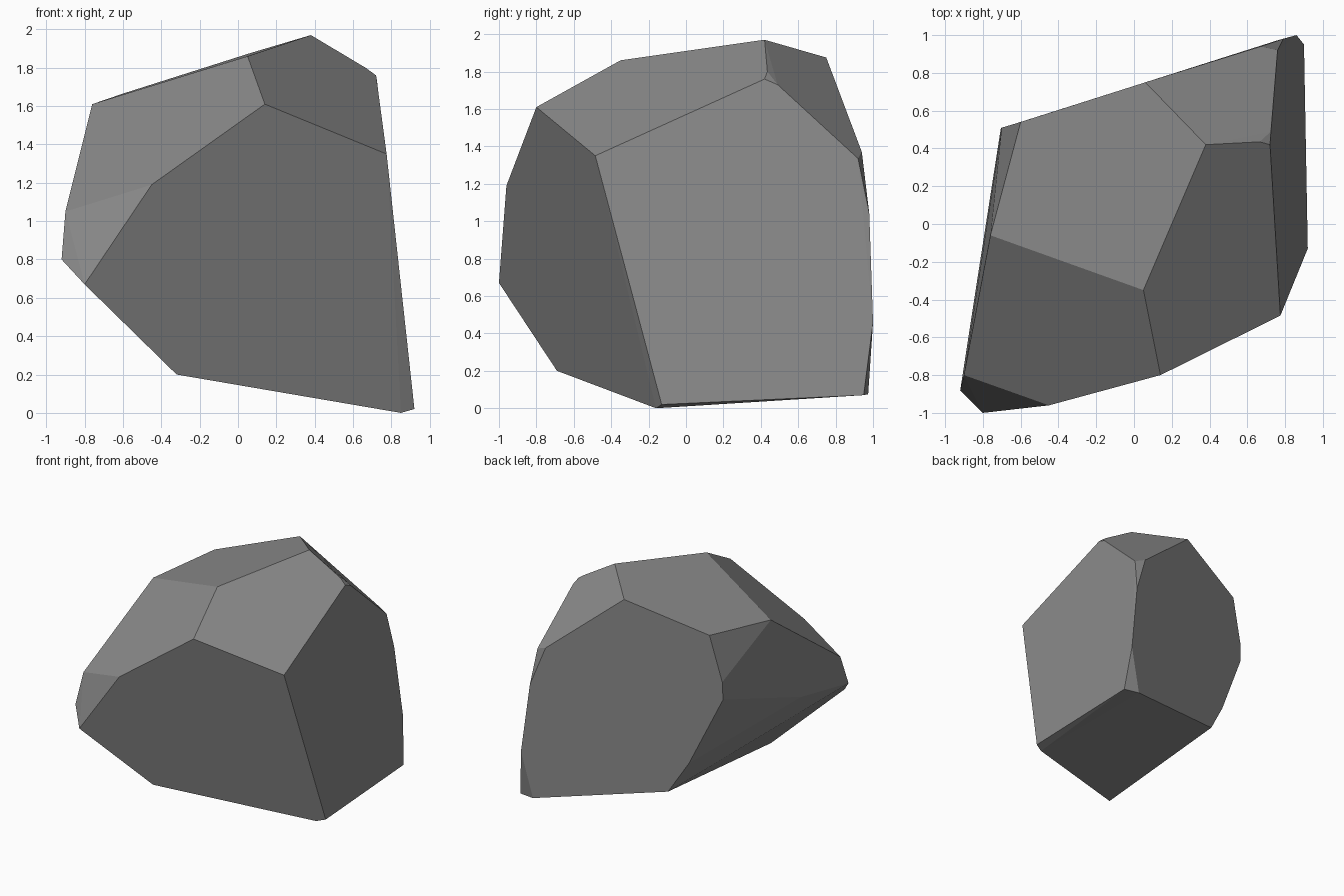
import bpy, bmesh, math

if "Cube" in bpy.data.objects:
    bpy.data.objects.remove(bpy.data.objects["Cube"])

# Corner points of the faceted rock, grouped by region
crown = [(.38, .42, 1.97), (.05, -.35, 1.86), (.06, .75, 1.875),
         (-.76, -.06, 1.61), (-.60, .54, 1.665)]
front = [(.14, -.80, 1.61), (.775, -.485, 1.35), (-.45, -.96, 1.19),
         (-.80, -1.0, .67), (-.32, -.69, .20)]
right = [(.665, .435, 1.80), (.72, .42, 1.76), (.725, .49, 1.73),
         (.76, .92, 1.335), (.79, .98, 1.04), (.90, .95, .07),
         (.90, .78, .09), (.92, -.13, .02)]
back = [(.67, .94, 1.37), (.86, 1.0, .46), (.765, .974, .075),
        (.146, .777, .22), (-.28, .642, .283), (-.44, .59, .546)]
left = [(-.70, .51, 1.28), (-.705, .507, 1.13), (-.84, -.36, .86),
        (-.92, -.88, .80), (-.90, -.80, 1.05)]
base = [(.85, -.16, 0)]

# Wrap the corners in a convex hull and merge nearly flat facets
bm = bmesh.new()
for p in crown + front + right + back + left + base:
    bm.verts.new(p)
hull = bmesh.ops.convex_hull(bm, input=bm.verts[:])
loose = [v for v in bm.verts if not v.link_faces]
bmesh.ops.delete(bm, geom=loose, context='VERTS')
bmesh.ops.dissolve_limit(bm, angle_limit=math.radians(3),
                         verts=bm.verts[:], edges=bm.edges[:])
bmesh.ops.recalc_face_normals(bm, faces=bm.faces[:])

mesh = bpy.data.meshes.new("rock")
bm.to_mesh(mesh)
bm.free()
rock = bpy.data.objects.new("rock", mesh)
bpy.context.collection.objects.link(rock)

# Plain grey stone
stone = bpy.data.materials.new("grey stone")
stone.diffuse_color = (.25, .25, .25, 1)
stone.use_nodes = True
stone.node_tree.nodes["Principled BSDF"].inputs["Base Color"].default_value = stone.diffuse_color
mesh.materials.append(stone)
